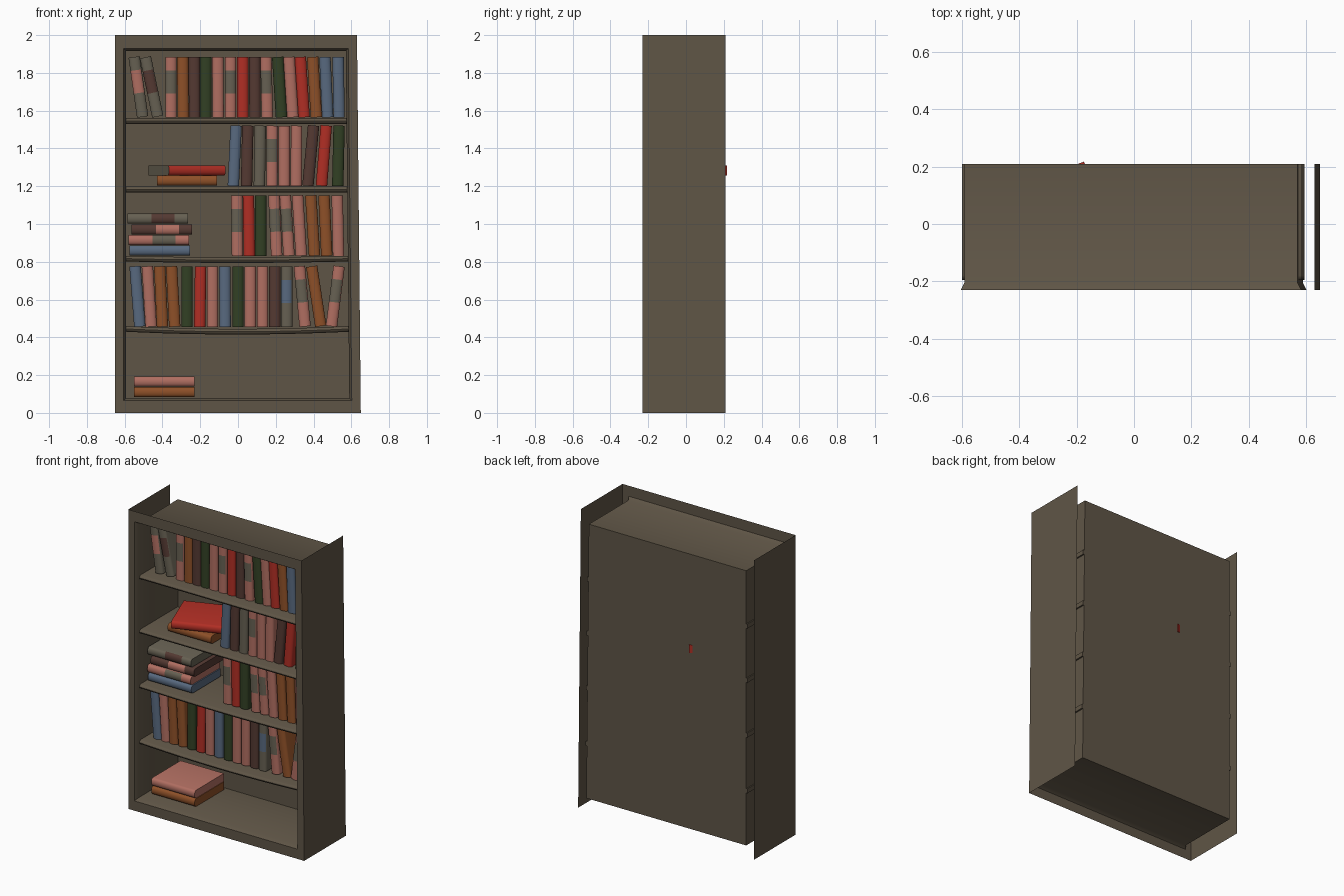
import bpy, math
from mathutils import Matrix, Vector

if "Cube" in bpy.data.objects:
    bpy.data.objects.remove(bpy.data.objects["Cube"])

# ---- colours ----
def lin(c):
    c /= 255
    return c / 12.92 if c <= 0.04045 else ((c + 0.055) / 1.055) ** 2.4

COLOURS = {
    'W': ('wood', (95, 85, 70)),
    'p': ('pink_cover', (176, 110, 97)),
    'r': ('red_cover', (176, 46, 36)),
    'o': ('orange_cover', (142, 80, 40)),
    'g': ('green_cover', (50, 64, 36)),
    'n': ('brown_cover', (84, 57, 50)),
    'b': ('blue_cover', (88, 105, 127)),
    'y': ('grey_cover', (102, 96, 82)),
}
MATS = {}
for key, (name, rgb) in COLOURS.items():
    m = bpy.data.materials.new(name)
    m.diffuse_color = (*[lin(c) for c in rgb], 1)
    m.use_nodes = True
    m.node_tree.nodes["Principled BSDF"].inputs["Base Color"].default_value = m.diffuse_color
    MATS[key] = m

def make(name, verts, faces, keys, face_mats=None):
    me = bpy.data.meshes.new(name)
    me.from_pydata(verts, [], faces)
    for k in keys:
        me.materials.append(MATS[k])
    if face_mats:
        for poly, i in zip(me.polygons, face_mats):
            poly.material_index = i
    me.update()
    ob = bpy.data.objects.new(name, me)
    bpy.context.collection.objects.link(ob)
    return ob

def skew(x, z):
    """The right side leans in slightly towards the top."""
    return x - 0.01 * z if x > 0 else x

# ---- case: front frame, bevelled lip and thin open-fronted inner box ----
def ring(l, r, b, t, y):
    return [(skew(x, z), y, z) for x, z in ((l, b), (r, b), (r, t), (l, t))]

rings = [ring(-0.65, 0.65, 0, 2, -0.23), ring(-0.605, 0.603, 0.065, 1.93, -0.23),
         ring(-0.592, 0.59, 0.08, 1.915, -0.205), ring(-0.592, 0.59, 0.08, 1.915, 0.21)]
faces = []
for k in range(3):
    for i in range(4):
        j = (i + 1) % 4
        faces.append((4 * k + i, 4 * k + j, 4 * k + 4 + j, 4 * k + 4 + i))
faces.append((12, 13, 14, 15))
make('case', sum(rings, []), faces, 'W')

# ---- outer side sheets ----
for name, x in (('left_side_panel', -0.65), ('right_side_panel', 0.65)):
    v = [(skew(x, z), y, z) for y, z in ((-0.23, 0), (0.21, 0), (0.21, 2), (-0.23, 2))]
    make(name, v, [(0, 1, 2, 3) if x > 0 else (3, 2, 1, 0)], 'W')

# ---- shelves: round-nosed boards, the lower ones sag ----
SHELVES = [(1.56, 0.0), (1.198, 0.0), (0.832, 0.008), (0.46, 0.015)]
PROFILE = [(0.21, 0), (-0.18, 0), (-0.192, -0.007), (-0.195, -0.015),
           (-0.192, -0.023), (-0.18, -0.03), (0.21, -0.03)]
def shelf(name, top, sag):
    n, m = 12, len(PROFILE)
    left, right = -0.6, skew(0.6, top)
    verts, faces = [], []
    for i in range(n + 1):
        t = i / n
        dip = sag * (1 - (2 * t - 1) ** 2)
        verts += [(left + t * (right - left), y, top + z - dip) for y, z in PROFILE]
    for i in range(n):
        for j in range(m):
            k = (j + 1) % m
            faces.append((i * m + j, i * m + k, (i + 1) * m + k, (i + 1) * m + j))
    faces += [tuple(range(m))[::-1], tuple(range(n * m, n * m + m))]
    make(name, verts, faces, 'W')

for i, (top, sag) in enumerate(SHELVES):
    shelf(f'shelf_{i + 1}', top, sag)

# ---- books: rounded spine, optional coloured band on the spine ----
BOOK_H, BOOK_D = 0.32, 0.31
def book(name, code, matrix, thick=0.06, end=None):
    w = thick / 2
    prof = [(w, BOOK_D), (-w, BOOK_D)]
    prof += [(-w * math.cos(a), 0.016 * (1 - math.sin(a)))
             for a in [math.pi * s / 6 for s in range(7)]]
    m = len(prof)
    levels = [0, 0.4, 0.78, 1]
    verts = [matrix @ Vector((x, y, BOOK_H * t)) for t in levels for x, y in prof]
    keys = [code[0], code[-1], end or code[0]]
    faces, mats = [], []
    for i in range(3):
        for j in range(m):
            k = (j + 1) % m
            faces.append((i * m + j, i * m + k, (i + 1) * m + k, (i + 1) * m + j))
            mats.append(1 if i == 1 and 2 <= j <= 6 else 0)
    faces += [tuple(range(m))[::-1], tuple(range(3 * m, 4 * m))]
    mats += [2, 0]
    make(name, verts, faces, keys, mats)

# standing rows: (cover + band colour, bottom x, top x)
ROWS = [
    (1.563, [('yp', -.505, -.55), ('yn', -.425, -.49), ('py', -.355, -.355), ('o', -.29, -.293),
             ('n', -.23, -.232), ('g', -.17, -.17), ('p', -.105, -.107), ('py', -.04, -.04),
             ('r', .025, .025), ('n', .09, .088), ('py', .155, .148), ('g', .23, .21),
             ('p', .29, .27), ('r', .35, .33), ('o', .415, .395), ('b', .475, .46),
             ('b', .535, .53)]),
    (1.2, [('b', -.025, -.01), ('n', .045, .052), ('y', .113, .118), ('py', .18, .182),
           ('p', .245, .245), ('p', .308, .31), ('n', .37, .40), ('r', .442, .467),
           ('g', .528, .535)]),
    (0.83, [('py', -.003, -.007), ('r', .06, .055), ('g', .12, .12), ('py', .205, .19),
            ('py', .27, .25), ('p', .335, .315), ('o', .405, .385), ('o', .47, .455),
            ('p', .532, .525)]),
    (0.455, [('b', -.52, -.545), ('p', -.46, -.48), ('o', -.40, -.415), ('o', -.335, -.352),
             ('g', -.27, -.27), ('r', -.203, -.198), ('p', -.135, -.135), ('b', -.068, -.07),
             ('g', 0, 0), ('p', .065, .065), ('p', .13, .13), ('n', .195, .195),
             ('yb', .258, .258), ('py', .355, .325), ('o', .438, .39), ('py', .495, .535)]),
]
for r, (z, row) in enumerate(ROWS):
    for i, (code, xb, xt) in enumerate(row):
        a = math.asin((xt - xb) / BOOK_H)
        place = Matrix.Translation((xb, -0.12, z + 0.03 * abs(math.sin(a))))
        book(f'standing_book_{r + 1}_{i + 1}', code, place @ Matrix.Rotation(a, 4, 'Y'))

# lying books: (colour, left x, front y, centre z, turn in degrees, end colour)
LYING = [
    ('o', -.43, -.13, 1.23, 0, None), ('r', -.365, -.185, 1.284, 20.6, 'y'),
    ('b', -.575, -.13, .86, 0, None), ('py', -.58, -.13, .915, 0, None),
    ('np', -.563, -.12, .97, 0, None), ('yn', -.585, -.12, 1.028, 0, None),
    ('o', -.55, -.13, .11, 0, None), ('p', -.55, -.13, .166, 0, None),
]
for i, (code, x, y, z, turn, end) in enumerate(LYING):
    place = (Matrix.Translation((x, y, z)) @ Matrix.Rotation(math.radians(turn), 4, 'Z')
             @ Matrix.Rotation(math.pi / 2, 4, 'Y'))
    book(f'lying_book_{i + 1}', code, place, 0.053, end)

# ---- smooth the rounded spines and shelf noses, keep edges sharp ----
for ob in bpy.context.collection.objects:
    ob.select_set(True)
    bpy.context.view_layer.objects.active = ob
bpy.ops.object.shade_smooth_by_angle(angle=math.radians(40))
